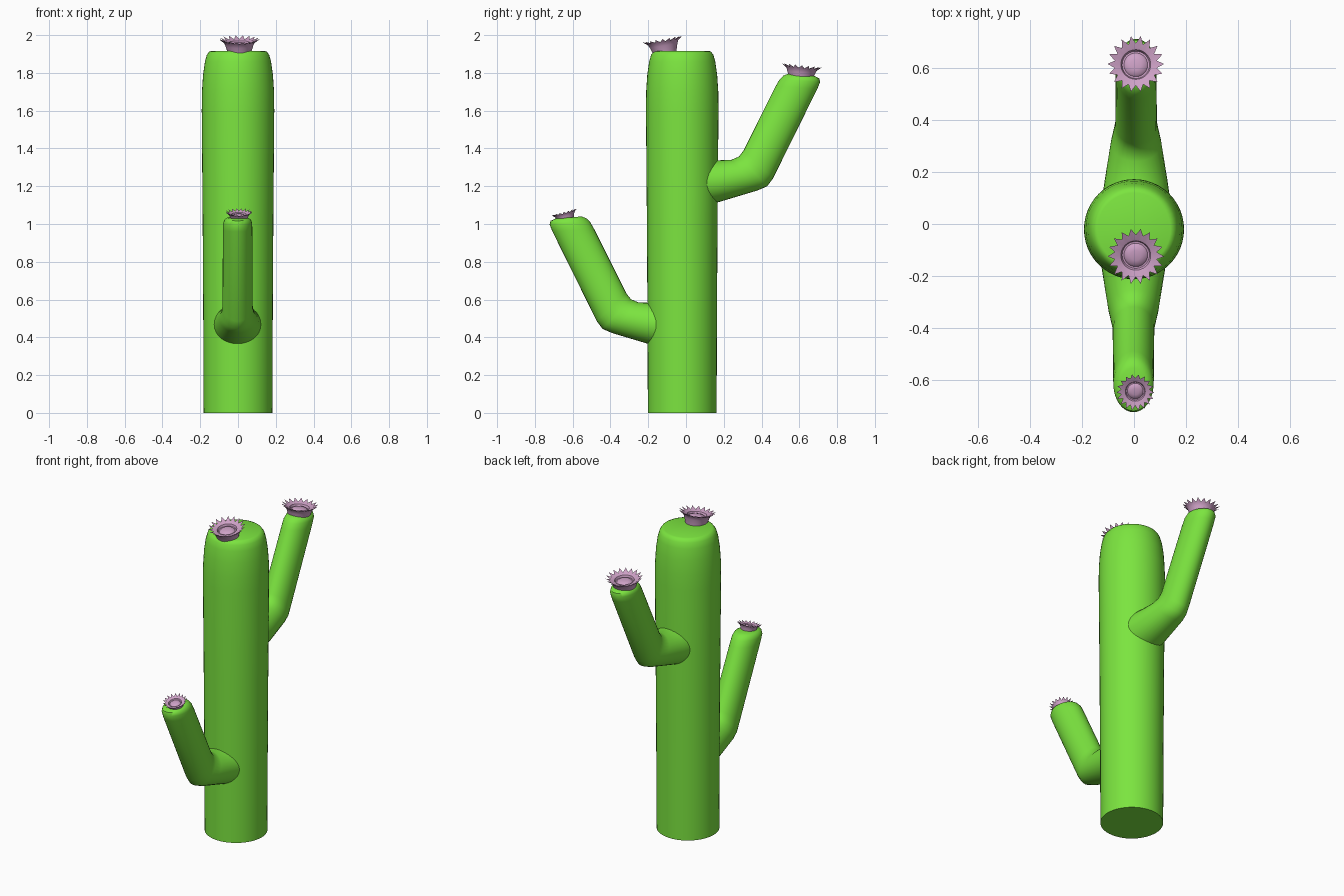
import bpy, bmesh
from math import sin, cos, pi, radians
from mathutils import Vector, Matrix

if "Cube" in bpy.data.objects:
    bpy.data.objects.remove(bpy.data.objects["Cube"])


def material(name, rgb):
    m = bpy.data.materials.new(name)
    m.diffuse_color = (*rgb, 1)
    m.use_nodes = True
    m.node_tree.nodes["Principled BSDF"].inputs["Base Color"].default_value = m.diffuse_color
    return m


GREEN = material("cactus_green", (0.2, 0.78, 0.05))
PINK = material("blossom_pink", (0.62, 0.36, 0.57))


def loft(name, rings, mat, angle=40, matrix=None):
    """Skin a list of equal-sized point rings and cap both ends."""
    bm = bmesh.new()
    loops = [[bm.verts.new(p) for p in ring] for ring in rings]
    n = len(loops[0])
    for a, b in zip(loops, loops[1:]):
        for i in range(n):
            j = (i + 1) % n
            bm.faces.new((a[i], a[j], b[j], b[i]))
    bm.faces.new(loops[0][::-1])
    bm.faces.new(loops[-1])
    if matrix:
        bm.transform(matrix)
    bmesh.ops.recalc_face_normals(bm, faces=bm.faces)
    me = bpy.data.meshes.new(name)
    bm.to_mesh(me)
    bm.free()
    ob = bpy.data.objects.new(name, me)
    bpy.context.collection.objects.link(ob)
    me.materials.append(mat)
    bpy.ops.object.select_all(action='DESELECT')
    ob.select_set(True)
    bpy.context.view_layer.objects.active = ob
    bpy.ops.object.shade_smooth_by_angle(angle=radians(angle))
    return ob


def circle(r, z, n, cy=0.0):
    return [(r * cos(2 * pi * i / n), cy + r * sin(2 * pi * i / n), z) for i in range(n)]


# Trunk: nearly straight column with a rounded shoulder and flat top
trunk = [(0.182, 0), (0.184, 0.5), (0.187, 1.0), (0.192, 1.6), (0.191, 1.7),
         (0.185, 1.79), (0.175, 1.86), (0.165, 1.895), (0.153, 1.912), (0.14, 1.917)]
loft("trunk", [circle(r, z, 48, -0.02) for r, z in trunk], GREEN)

# Arms: oval sections as lower (y, z), upper (y, z), half width in x
ARM = [((0.10, 1.095), (0.10, 1.34), 0.13),
       ((0.17, 1.115), (0.17, 1.337), 0.12),
       ((0.38, 1.178), (0.24, 1.34), 0.097),
       ((0.43, 1.20), (0.28, 1.357), 0.086),
       ((0.46, 1.24), (0.305, 1.39), 0.08),
       ((0.695, 1.715), (0.475, 1.73), 0.078),
       ((0.71, 1.752), (0.495, 1.765), 0.077),
       ((0.705, 1.772), (0.515, 1.785), 0.07),
       ((0.68, 1.783), (0.54, 1.795), 0.054)]


def arm(name, side, cx, dy, dz):
    rings = []
    for lo, up, w in ARM:
        c = Vector((0, lo[0] + up[0], lo[1] + up[1])) / 2
        h = Vector((0, up[0] - lo[0], up[1] - lo[1])) / 2
        ring = []
        for i in range(32):
            t = 2 * pi * i / 32
            p = c + h * sin(t)
            ring.append((cx + w * cos(t), side * p.y + dy, p.z + dz))
        rings.append(ring)
    loft(name, rings, GREEN, 50)


arm("back_arm", 1, 0.008, 0.0, 0.0)
arm("front_arm", -1, -0.002, -0.012, -0.755)


# Blossoms: flared cup, pointed petal rim, dished middle
def blossom(name, pos, tilt, size):
    n = 36
    rim = []
    for i in range(n):
        r, z = (0.112, 0.068) if i % 2 == 0 else (0.084, 0.052)
        rim.append((r * cos(2 * pi * i / n), r * sin(2 * pi * i / n), z))
    rings = [circle(r, z, n) for r, z in ((0.062, -0.02), (0.068, 0.005), (0.076, 0.03), (0.083, 0.046))]
    rings.append(rim)
    rings += [circle(r, z, n) for r, z in ((0.066, 0.05), (0.059, 0.047), (0.054, 0.034),
                                           (0.047, 0.034), (0.04, 0.042), (0.02, 0.047))]
    m = Matrix.Translation(pos) @ Matrix.Rotation(radians(tilt), 4, 'X') @ Matrix.Scale(size, 4)
    loft(name, rings, PINK, 35, m)


blossom("trunk_blossom", (0.007, -0.113, 1.915), 10, 0.97)
blossom("back_arm_blossom", (0.007, 0.607, 1.775), -6, 0.97)
blossom("front_arm_blossom", (0.005, -0.635, 1.022), 15, 0.65)
